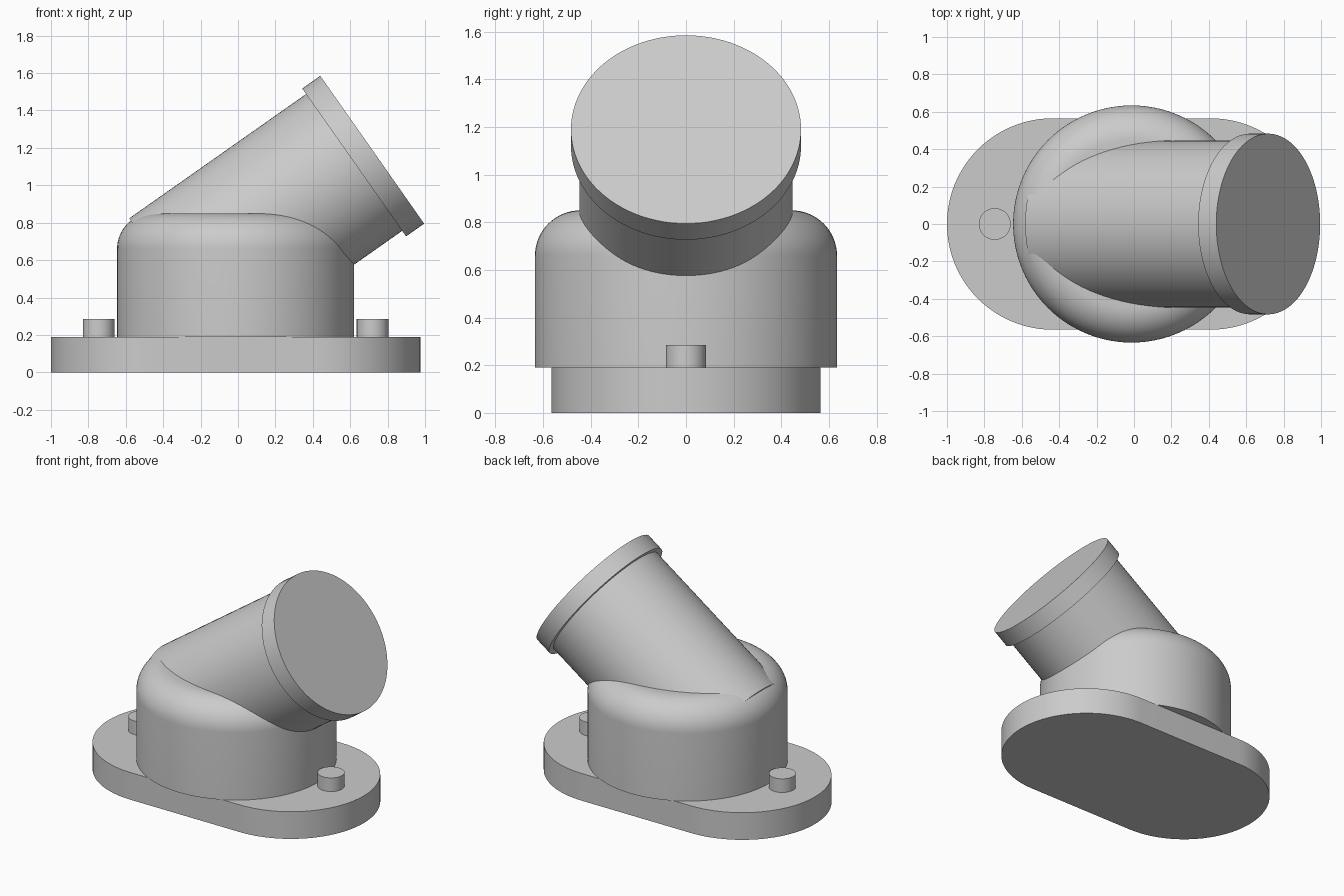
import bpy, bmesh
from math import sin, cos, pi, radians

if "Cube" in bpy.data.objects:
    bpy.data.objects.remove(bpy.data.objects["Cube"])

CX = -0.0125          # centre of base and dome
SEG = 96


def finish(name, bm, loc=(0, 0, 0), rot=(0, 0, 0)):
    bmesh.ops.remove_doubles(bm, verts=bm.verts, dist=1e-5)
    bmesh.ops.recalc_face_normals(bm, faces=bm.faces)
    me = bpy.data.meshes.new(name)
    bm.to_mesh(me)
    bm.free()
    ob = bpy.data.objects.new(name, me)
    bpy.context.collection.objects.link(ob)
    ob.location, ob.rotation_euler = loc, rot
    bpy.ops.object.select_all(action='DESELECT')
    ob.select_set(True)
    bpy.context.view_layer.objects.active = ob
    bpy.ops.object.shade_smooth_by_angle(angle=radians(30))
    return ob


def lathe(name, profile, loc, rot=(0, 0, 0), seg=SEG):
    """Closed solid turned about local z from (radius, height) points."""
    bm = bmesh.new()
    rings = [[bm.verts.new((r * cos(2 * pi * i / seg), r * sin(2 * pi * i / seg), z))
              for i in range(seg)] for r, z in profile]
    for a, b in zip(rings, rings[1:]):
        for i in range(seg):
            j = (i + 1) % seg
            bm.faces.new((a[i], a[j], b[j], b[i]))
    bm.faces.new(rings[0][::-1])
    bm.faces.new(rings[-1])
    return finish(name, bm, loc, rot)


# Base plate: rounded-end slab
R, HALF, H = 0.565, 0.4225, 0.19
bm = bmesh.new()
outline = [(side * (HALF + R * cos(a)), side * R * sin(a), 0)
           for side in (1, -1) for a in (-pi / 2 + pi * i / 48 for i in range(49))]
face = bm.faces.new([bm.verts.new(p) for p in outline])
top = bmesh.ops.extrude_face_region(bm, geom=[face], use_keep_orig=True)
bmesh.ops.translate(bm, vec=(0, 0, H),
                    verts=[v for v in top['geom'] if isinstance(v, bmesh.types.BMVert)])
finish("base_plate", bm, (CX, 0, 0))

# Domed body with a rounded shoulder
BR, BT, F = 0.634, 0.85, 0.19
shoulder = [(BR - F + F * cos(a), BT - F + F * sin(a))
            for a in (pi / 2 * i / 16 for i in range(17))]
lathe("domed_body", [(BR, H)] + shoulder, (CX, 0, 0))

# Slanted pipe with end rim, heights measured back from the end face
lathe("slanted_pipe",
      [(0.447, -1.274), (0.447, -0.118), (0.483, -0.118), (0.483, 0)],
      (0.7175, 0, 1.19), (0, radians(54.9), 0))

# Bolt studs
for name, side in (("left_stud", -1), ("right_stud", 1)):
    lathe(name, [(0.085, H - 0.02), (0.085, 0.285)], (CX + side * 0.732, 0, 0), seg=48)
